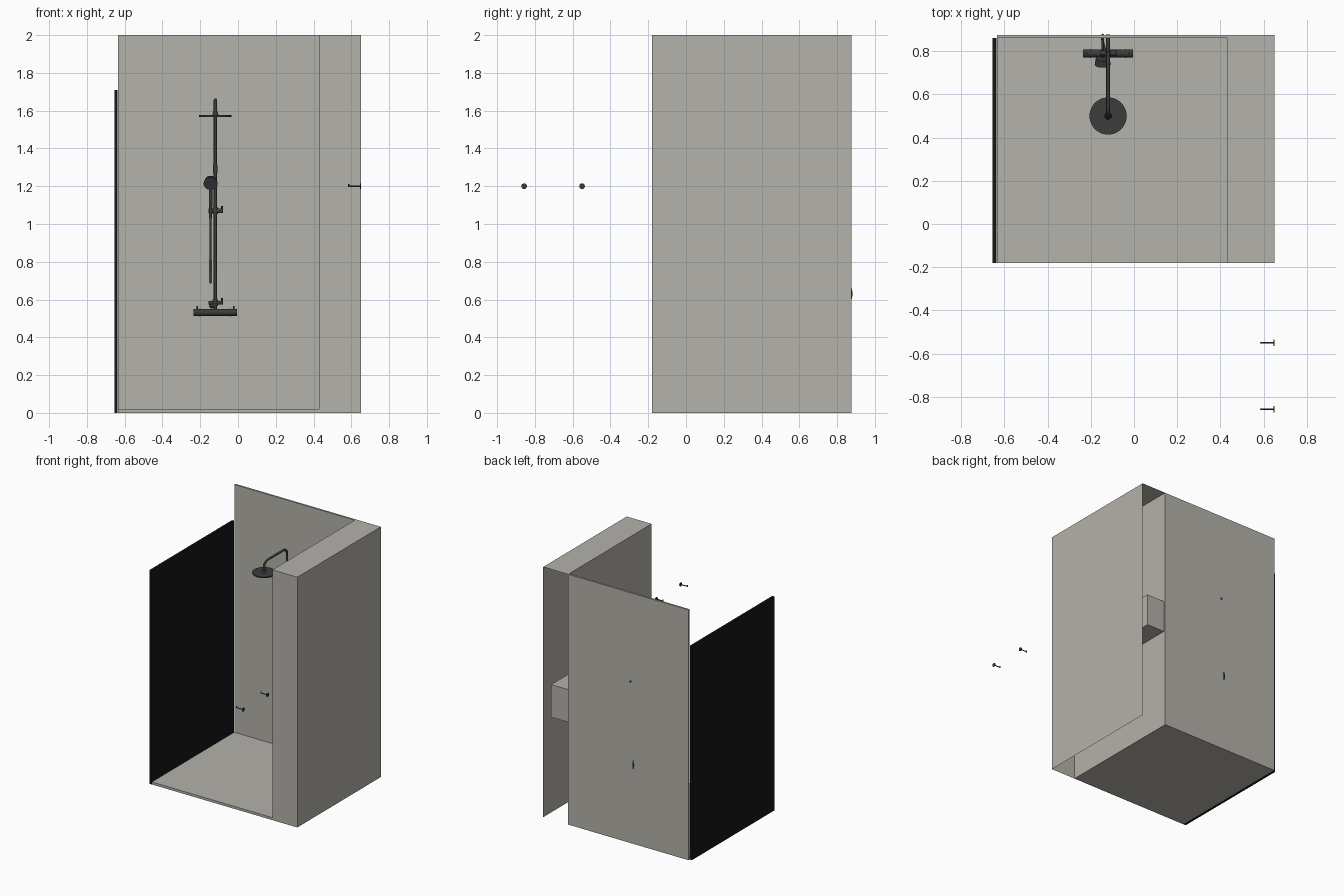
import bpy, bmesh, math
from mathutils import Vector

if "Cube" in bpy.data.objects:
    bpy.data.objects.remove(bpy.data.objects["Cube"])

def material(name, c):
    m = bpy.data.materials.new(name)
    m.diffuse_color = (*c, 1)
    m.use_nodes = True
    m.node_tree.nodes["Principled BSDF"].inputs["Base Color"].default_value = m.diffuse_color
    return m

STONE = material("warm grey panel", (0.46, 0.445, 0.405))
DARK = material("dark glass", (0.008, 0.008, 0.008))
METAL = material("matt black metal", (0.045, 0.045, 0.045))

def finish(name, bm, mat, smooth=False):
    me = bpy.data.meshes.new(name)
    bm.to_mesh(me)
    bm.free()
    ob = bpy.data.objects.new(name, me)
    bpy.context.collection.objects.link(ob)
    me.materials.append(mat)
    if smooth:
        bpy.ops.object.select_all(action='DESELECT')
        ob.select_set(True)
        bpy.context.view_layer.objects.active = ob
        bpy.ops.object.shade_smooth_by_angle(angle=math.radians(40))
    return ob

def box(name, lo, hi, mat):
    bm = bmesh.new()
    bmesh.ops.create_cube(bm, size=1)
    for v in bm.verts:
        v.co = [lo[i] + (v.co[i] + 0.5) * (hi[i] - lo[i]) for i in range(3)]
    return finish(name, bm, mat)

def rod(name, a, b, r, mat=METAL, r2=None, seg=24):
    a, b = Vector(a), Vector(b)
    bm = bmesh.new()
    bmesh.ops.create_cone(bm, cap_ends=True, segments=seg, radius1=r,
                          radius2=r if r2 is None else r2, depth=(b - a).length)
    q = (b - a).to_track_quat('Z', 'Y').to_matrix().to_4x4()
    q.translation = (a + b) / 2
    bm.transform(q)
    return finish(name, bm, mat, True)

def tube(name, pts, r, bezier=False):
    cu = bpy.data.curves.new(name, 'CURVE')
    cu.dimensions = '3D'
    cu.bevel_depth, cu.bevel_resolution, cu.use_fill_caps = r, 3, True
    if bezier:
        sp = cu.splines.new('BEZIER')
        sp.bezier_points.add(len(pts) - 1)
        for p, c in zip(sp.bezier_points, pts):
            p.co = c
            p.handle_left_type = p.handle_right_type = 'AUTO'
    else:
        sp = cu.splines.new('POLY')
        sp.points.add(len(pts) - 1)
        for p, c in zip(sp.points, pts):
            p.co = (*c, 1)
    cu.materials.append(METAL)
    ob = bpy.data.objects.new(name, cu)
    bpy.context.collection.objects.link(ob)
    return ob

# Enclosure: tray, back wall, glass side screen
F, B = -0.18, 0.86
box("shower_tray", (-0.635, F, 0), (0.43, B, 0.02), STONE)
box("back_wall", (-0.635, B, 0), (0.43, 0.875, 2), STONE)
box("side_screen", (-0.655, F, 0), (-0.637, B, 1.71), DARK)

# Hollow side wall: one folded sheet with a long shelf recess, open behind and below
bm = bmesh.new()
profile = [(0.43, 0), (0.43, 0.81), (0.59, 0.81), (0.59, 1.07), (0.43, 1.07),
           (0.43, 2), (0.65, 2), (0.65, 0)]
front = [bm.verts.new((x, F, z)) for x, z in profile]
back = [bm.verts.new((x, B if i < 5 else 0.875, z)) for i, (x, z) in enumerate(profile)]
for i in range(len(profile) - 1):
    bm.faces.new((front[i], front[i + 1], back[i + 1], back[i]))
corners = [front[i] for i in (0, 1, 4, 5, 6, 7)]
bm.faces.new(corners)                       # front panel
bm.faces.new([back[i] for i in (1, 4, 3, 2)])  # end of the recess
bmesh.ops.recalc_face_normals(bm, faces=bm.faces)
finish("hollow_side_wall", bm, STONE)

# Mixer bar with end handles and wall connections
X, Y = -0.12, 0.79
rod("mixer_bar", (-0.235, Y, 0.532), (-0.005, Y, 0.532), 0.019)
for s in (-1, 1):
    rod("mixer_handle_pin", (X + s * 0.097, Y, 0.545), (X + s * 0.097, Y, 0.567), 0.004)
    rod("mixer_joint", (X + s * 0.078, Y, 0.532), (X + s * 0.084, Y, 0.532), 0.0205)

# Riser pipe bending forward into the arm, then down to the rain head
R = 0.045
bend = [(X, Y, 0.55)]
for i in range(9):
    t = i / 8 * math.pi / 2
    bend.append((X, Y - R + R * math.cos(t), 1.612 + R * math.sin(t)))
for i in range(9):
    t = i / 8 * math.pi / 2
    bend.append((X, 0.5 + R - R * math.sin(t), 1.612 + R * math.cos(t)))
bend.append((X, 0.5, 1.575))
tube("riser_and_arm", bend, 0.0085)
rod("rain_head", (X, 0.5, 1.567), (X, 0.5, 1.576), 0.086, seg=48)
rod("rain_head_joint", (X, 0.5, 1.576), (X, 0.5, 1.598), 0.016, r2=0.011)

# Riser collar and wall bracket
rod("riser_collar", (X, Y, 1.27), (X, Y, 1.312), 0.012)
rod("wall_bracket", (X, Y, 1.29), (X, 0.877, 1.29), 0.009)

# Diverter and sliding hand shower holder
for name, z, r in (("diverter", 0.583, 0.010), ("shower_holder", 1.07, 0.013)):
    rod(name, (-0.157, Y, z), (-0.08, Y, z), r)
    rod(name + "_sleeve", (X, Y, z - 0.018), (X, Y, z + 0.018), 0.014)
    rod(name + "_knob", (-0.085, Y, z), (-0.085, Y, z + 0.024), 0.005)

# Hand shower and hose
H = -0.145
rod("hand_shower_handle", (H, Y - 0.01, 1.03), (H, 0.765, 1.215), 0.008, r2=0.010)
rod("hand_shower_head", (H, 0.766, 1.226), (H, 0.738, 1.214), 0.032, r2=0.037, seg=32)
tube("hose", [(-0.13, Y, 0.56), (H, 0.845, 0.565), (H, 0.872, 0.605), (H, 0.862, 0.70),
              (H, 0.80, 0.92), (H, Y - 0.01, 1.035)], 0.006, True)

# Two coat hooks beside the enclosure
for y in (-0.55, -0.857):
    rod("hook_plate", (0.645, y, 1.2), (0.65, y, 1.2), 0.015)
    rod("hook_stem", (0.587, y, 1.2), (0.647, y, 1.2), 0.0035, seg=12)
    rod("hook_tip", (0.587, y, 1.197), (0.587, y, 1.211), 0.0035, seg=12)
